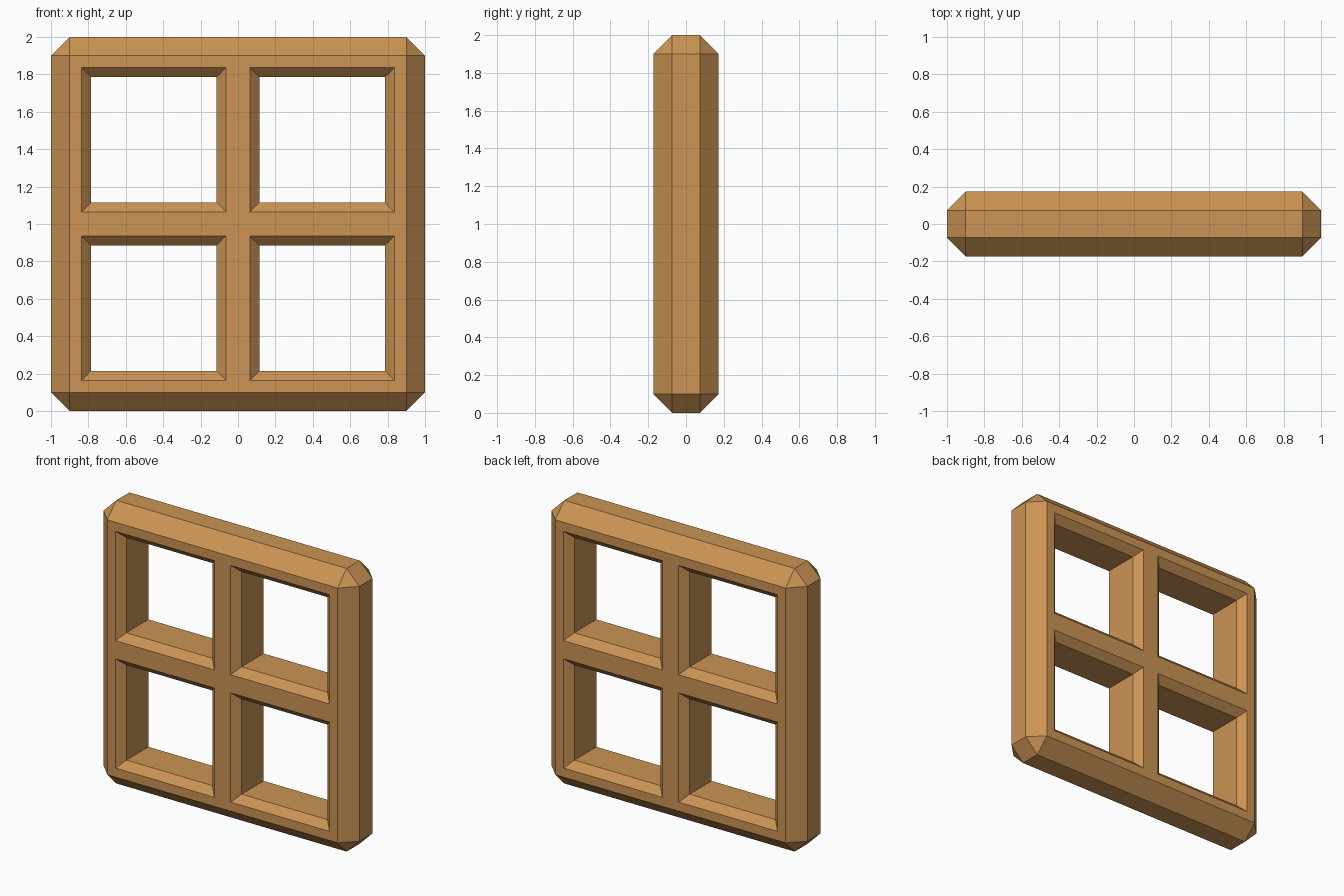
import bpy, bmesh

if "Cube" in bpy.data.objects:
    bpy.data.objects.remove(bpy.data.objects["Cube"])

HALF_DEPTH = 0.173   # half thickness of the frame in y
BEVEL = 0.1          # outer chamfer
PANE = 0.386         # half width of an opening at the face
CHAMFER = 0.05       # chamfer around each opening

wood = bpy.data.materials.new("warm wood")
wood.diffuse_color = (0.60, 0.296, 0.09, 1)
wood.use_nodes = True
wood.node_tree.nodes["Principled BSDF"].inputs["Base Color"].default_value = wood.diffuse_color


def make_object(name, bm):
    bmesh.ops.recalc_face_normals(bm, faces=bm.faces)
    mesh = bpy.data.meshes.new(name)
    bm.to_mesh(mesh)
    bm.free()
    mesh.materials.append(wood)
    obj = bpy.data.objects.new(name, mesh)
    bpy.context.collection.objects.link(obj)
    return obj


# Solid slab with chamfered edges
bm = bmesh.new()
bmesh.ops.create_cube(bm, size=2)
for v in bm.verts:
    v.co.y *= HALF_DEPTH
    v.co.z += 1
bmesh.ops.bevel(bm, geom=bm.edges[:], offset=BEVEL, segments=1,
                affect='EDGES', profile=0.5)
frame = make_object("window_frame", bm)

# Four cutters, flared at both faces to chamfer the openings
bm = bmesh.new()
extra = 0.02
flare = [(-HALF_DEPTH - extra, PANE + extra), (-HALF_DEPTH + CHAMFER, PANE - CHAMFER),
         (HALF_DEPTH - CHAMFER, PANE - CHAMFER), (HALF_DEPTH + extra, PANE + extra)]
for cx in (-0.45, 0.45):
    for cz in (0.55, 1.45):
        rings = [[bm.verts.new((cx + sx * r, y, cz + sz * r))
                  for sx, sz in ((-1, -1), (1, -1), (1, 1), (-1, 1))]
                 for y, r in flare]
        for a, b in zip(rings, rings[1:]):
            for i in range(4):
                j = (i + 1) % 4
                bm.faces.new((a[i], a[j], b[j], b[i]))
        bm.faces.new(rings[0])
        bm.faces.new(rings[-1])
cutter = make_object("opening_cutter", bm)
cutter.hide_render = True

# Cut the openings and drop the cutter
cut = frame.modifiers.new("openings", 'BOOLEAN')
cut.operation = 'DIFFERENCE'
cut.solver = 'EXACT'
cut.object = cutter
bpy.context.view_layer.objects.active = frame
frame.select_set(True)
bpy.ops.object.modifier_apply(modifier=cut.name)
bpy.data.objects.remove(cutter)
